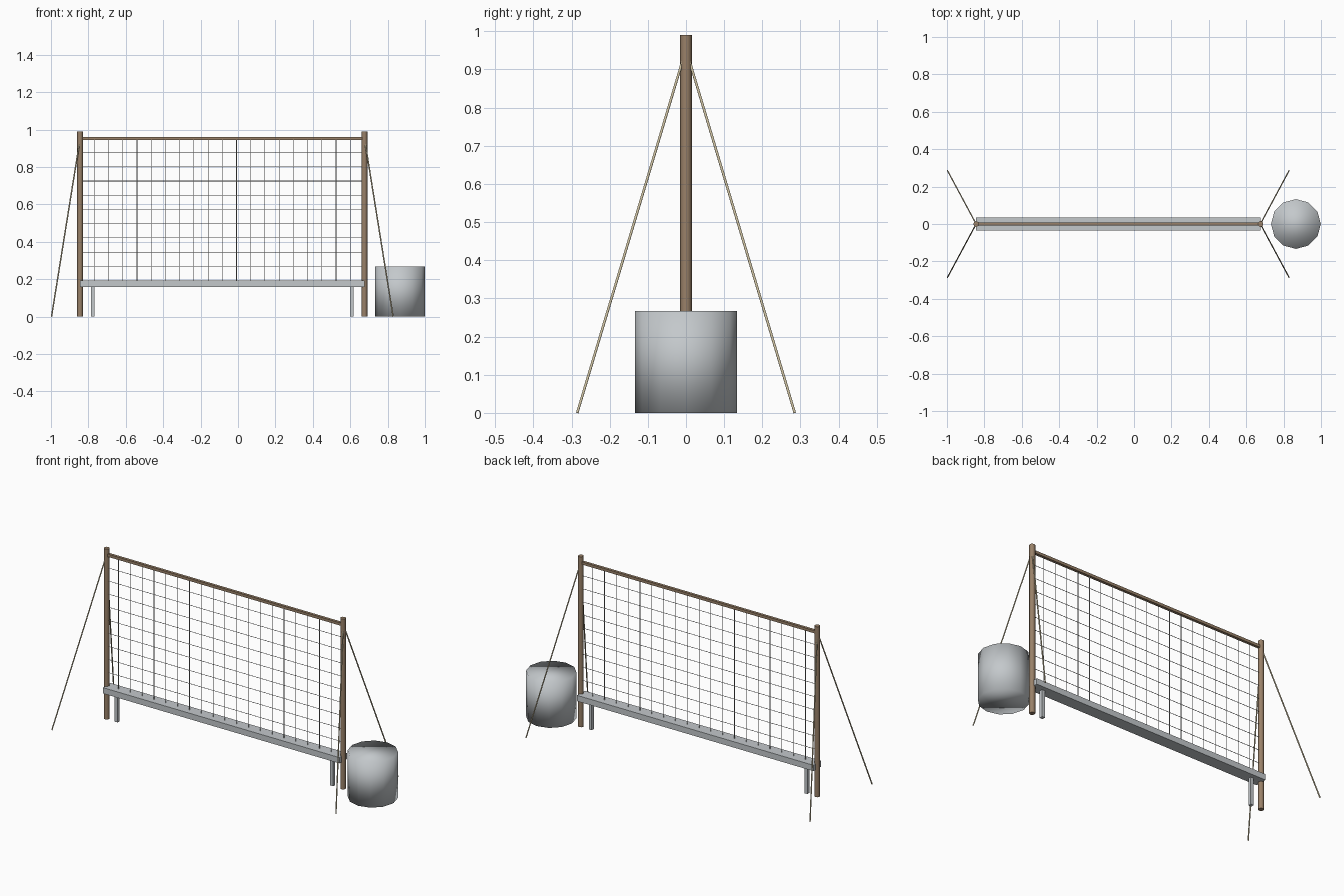
import bpy
from math import radians
from mathutils import Vector

if "Cube" in bpy.data.objects:
    bpy.data.objects.remove(bpy.data.objects["Cube"])

LEFT, RIGHT = -0.844, 0.676      # post centre lines
MID, SPAN = (LEFT + RIGHT) / 2, RIGHT - LEFT
NET_LOW, NET_HIGH = 0.193, 0.953


def material(name, rgb):
    m = bpy.data.materials.new(name)
    m.diffuse_color = (*rgb, 1)
    m.use_nodes = True
    m.node_tree.nodes["Principled BSDF"].inputs["Base Color"].default_value = m.diffuse_color
    return m


wood = material("wood", (0.32, 0.22, 0.14))
rope = material("rope", (0.62, 0.54, 0.36))
metal = material("metal", (0.55, 0.58, 0.60))


def rod(name, a, b, radius, sides=8, mat=None, sharp_caps=True):
    """Cylinder running from point a to point b."""
    a, b = Vector(a), Vector(b)
    bpy.ops.mesh.primitive_cylinder_add(
        vertices=sides, radius=radius, depth=(b - a).length, location=(a + b) / 2,
        rotation=(b - a).to_track_quat('Z', 'Y').to_euler())
    ob = bpy.context.object
    ob.name = name
    if sharp_caps:
        bpy.ops.object.shade_smooth_by_angle(angle=radians(65))
    else:
        bpy.ops.object.shade_smooth()
    if mat:
        ob.data.materials.append(mat)
    return ob


def box(name, centre, size, mat):
    bpy.ops.mesh.primitive_cube_add(size=1, location=centre)
    ob = bpy.context.object
    ob.name = name
    ob.scale = size
    bpy.ops.object.transform_apply(location=False, rotation=False, scale=True)
    ob.data.materials.append(mat)
    return ob


# Posts with their pairs of guy ropes
for label, x, out in (("left", LEFT, -1), ("right", RIGHT, 1)):
    rod(f"{label}_post", (x, 0, 0), (x, 0, 0.99), 0.0155, mat=wood)
    for side, y in (("front", -0.285), ("back", 0.285)):
        rod(f"{label}_{side}_guy_rope", (x, 0, 0.953), (x + out * 0.153, y, 0),
            0.0037, sides=6, mat=rope)

# Top rail
box("top_rail", (MID, 0, NET_HIGH), (SPAN, 0.016, 0.016), wood)

# Net: one wire each way, repeated by array modifiers
STEP = 0.076
for name, a, b, count, offset in (
        ("vertical_net_wires", (LEFT + STEP, 0, NET_LOW - 0.005),
         (LEFT + STEP, 0, NET_HIGH), 19, (STEP, 0, 0)),
        ("horizontal_net_wires", (LEFT, 0, NET_LOW + STEP),
         (RIGHT, 0, NET_LOW + STEP), 9, (0, 0, STEP))):
    wire = rod(name, a, b, 0.0016, sides=6)
    bpy.ops.object.transform_apply(location=True, rotation=True, scale=True)
    arr = wire.modifiers.new("repeat", 'ARRAY')
    arr.count = count
    arr.use_relative_offset = False
    arr.use_constant_offset = True
    arr.constant_offset_displace = offset

# Gutter and its legs
box("gutter", (MID, 0, 0.175), (SPAN, 0.07, 0.034), metal)
for label, x in (("left", -0.777), ("right", 0.609)):
    box(f"{label}_gutter_leg", (x, 0, 0.08), (0.019, 0.019, 0.16), metal)

# Water barrel, shaded smooth over its rim
rod("water_barrel", (0.866, 0, 0), (0.866, 0, 0.267), 0.133, sides=12,
    mat=metal, sharp_caps=False)
